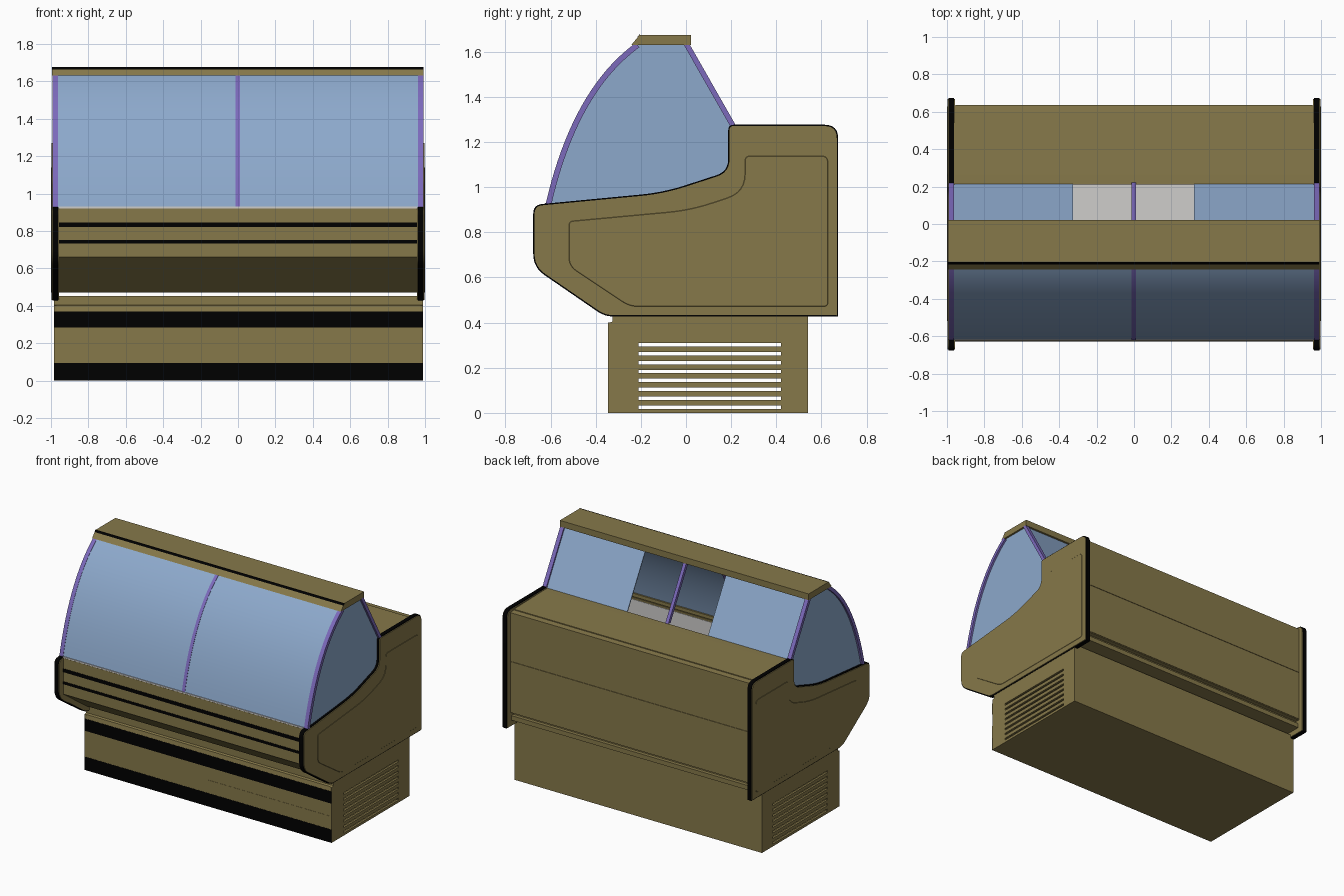
import bpy
import bmesh
from mathutils import Vector

cube = bpy.data.objects.get("Cube")
if cube:
    bpy.data.objects.remove(cube, do_unlink=True)


def material(name, rgb):
    m = bpy.data.materials.new(name)
    m.use_nodes = True
    m.diffuse_color = (*rgb, 1)
    bsdf = next(n for n in m.node_tree.nodes if n.type == 'BSDF_PRINCIPLED')
    bsdf.inputs["Base Color"].default_value = (*rgb, 1)
    return m


KHAKI = material("khaki_metal", (0.24, 0.19, 0.068))
BLACK = material("black_trim", (0, 0, 0))
GLASS = material("blue_glass", (0.265, 0.395, 0.6))
PURPLE = material("purple_frame", (0.2, 0.142, 0.5))
GREY = material("grey_liner", (0.62, 0.61, 0.6))


def prism(name, profile, x0, x1, mat, smooth=False):
    """Extrude a (y, z) outline from x0 to x1."""
    bm = bmesh.new()
    face = bm.faces.new([bm.verts.new((x0, y, z)) for y, z in profile])
    out = bmesh.ops.extrude_face_region(bm, geom=[face])
    moved = [v for v in out["geom"] if isinstance(v, bmesh.types.BMVert)]
    bmesh.ops.translate(bm, verts=moved, vec=(x1 - x0, 0, 0))
    bmesh.ops.recalc_face_normals(bm, faces=bm.faces)
    mesh = bpy.data.meshes.new(name)
    bm.to_mesh(mesh)
    bm.free()
    mesh.materials.append(mat)
    obj = bpy.data.objects.new(name, mesh)
    bpy.context.collection.objects.link(obj)
    if smooth:
        bpy.ops.object.select_all(action='DESELECT')
        obj.select_set(True)
        bpy.context.view_layer.objects.active = obj
        bpy.ops.object.shade_smooth_by_angle()
    return obj


def box(name, x0, x1, y0, y1, z0, z1, mat):
    return prism(name, [(y0, z0), (y1, z0), (y1, z1), (y0, z1)], x0, x1, mat)


def bezier(a, b, c, n):
    pts = []
    for i in range(n + 1):
        t = i / n
        pts.append(a * (1 - t) ** 2 + b * 2 * t * (1 - t) + c * t * t)
    return pts


def rounded(corners, inset=0.0):
    """Round each (y, z, radius) corner; inset shrinks the clockwise outline."""
    pts, n = [], len(corners)
    for i, (y, z, r) in enumerate(corners):
        p = Vector((y, z))
        u = (Vector(corners[i - 1][:2]) - p).normalized()
        w = (Vector(corners[(i + 1) % n][:2]) - p).normalized()
        pts += bezier(p + u * r, p, p + w * r, 6)
    out = []
    for i, p in enumerate(pts):
        t = (pts[(i + 1) % len(pts)] - pts[i - 1]).normalized()
        out.append(p + Vector((t.y, -t.x)) * inset)
    return out


# Side panels: black edge band, khaki skin, shallow embossed field
panel = [(-0.677, 0.922, 0.04), (-0.1, 0.977, 0.1), (0.187, 1.07, 0.055),
         (0.187, 1.277, 0.025), (0.674, 1.277, 0.06), (0.674, 0.427, 0.005),
         (-0.36, 0.427, 0.04), (-0.677, 0.645, 0.06)]
field = [(-0.52, 0.85, 0.02), (0.02, 0.9, 0.1), (0.26, 0.98, 0.08),
         (0.26, 1.14, 0.025), (0.63, 1.14, 0.03), (0.63, 0.47, 0.02),
         (-0.25, 0.47, 0.04), (-0.52, 0.65, 0.04)]
for side, s in (("left", 1), ("right", -1)):
    prism(side + "_panel_edge", rounded(panel), s * 0.963, s * 0.992, BLACK, True)
    prism(side + "_panel_skin", rounded(panel, 0.006), s * 0.958, s * 0.998, KHAKI, True)
    emboss = prism(side + "_panel_emboss", rounded(field), s * 0.98, s * 1.0, KHAKI, True)
    bevel = emboss.modifiers.new("soft_edge", 'BEVEL')
    bevel.width = 0.003
    bevel.segments = 1

# Body tub: sloped underside, open display well, raised rear counter
prism("body", [(-0.625, 0.66), (-0.625, 0.92), (-0.57, 0.92), (-0.57, 0.7),
               (0.212, 0.7), (0.212, 1.268), (0.265, 1.268), (0.595, 1.262),
               (0.595, 1.256), (0.633, 1.253), (0.633, 0.53), (0.6, 0.53),
               (0.6, 0.505), (0.625, 0.505), (0.625, 0.472), (-0.36, 0.472)],
      -0.963, 0.963, KHAKI)
for name, z0, z1 in (("lower", 0.535, 0.9), ("upper", 0.907, 1.253)):
    box(name + "_back_panel", -0.955, 0.955, 0.63, 0.637, z0, z1, KHAKI)
for name, z0, z1 in (("upper", 0.82, 0.845), ("lower", 0.733, 0.752)):
    box(name + "_front_stripe", -0.957, 0.957, -0.628, -0.62, z0, z1, BLACK)

# Grey liner of the well, with a front lip and khaki rails
box("liner_floor", -0.96, 0.96, -0.575, 0.215, 0.69, 0.72, GREY)
box("liner_front_wall", -0.96, 0.96, -0.575, -0.56, 0.7, 0.93, GREY)
box("liner_front_lip", -0.96, 0.96, -0.624, -0.56, 0.918, 0.93, GREY)
for y, z in ((-0.605, 0.955), (-0.575, 0.942)):
    box("front_rail", -0.955, 0.955, y, y + 0.012, 0.925, z, KHAKI)

# Hollow base with see-through louvred ends
L, B, F, R = -0.985, 0.99, -0.345, 0.54
box("base_front", L, B, F, F + 0.02, 0, 0.37, KHAKI)
box("base_back", L, B, R - 0.02, R, 0, 0.44, KHAKI)
box("base_floor", L, B, F, R, 0, 0.012, KHAKI)
prism("base_top", [(F, 0.37), (F + 0.005, 0.4), (F + 0.02, 0.405), (F + 0.02, 0.453),
                   (R, 0.453), (R, 0.37)], L, B, KHAKI)
box("kick_plate", L, B, F - 0.0015, F + 0.001, 0, 0.095, BLACK)
box("base_front_stripe", L, B, F - 0.0015, F + 0.001, 0.283, 0.37, BLACK)
box("base_access_plate", 0, B, F - 0.0015, F + 0.001, 0.097, 0.19, KHAKI)
slots, pitch, gap = 8, 0.0395, 0.015
for side, a, b in (("left", B - 0.015, B), ("right", L, L + 0.015)):
    box(side + "_base_front_end", a, b, F, -0.21, 0, 0.4, KHAKI)
    box(side + "_base_back_end", a, b, 0.42, R, 0, 0.4, KHAKI)
    for i in range(slots + 1):
        z0 = 0 if i == 0 else 0.018 + (i - 1) * pitch + gap
        z1 = 0.4 if i == slots else 0.018 + i * pitch
        box(side + "_louvre_bar", a, b, -0.21, 0.42, z0, z1, KHAKI)

# Canopy with a black front edge
prism("canopy", [(-0.243, 1.63), (-0.205, 1.675), (0.022, 1.675), (0.022, 1.63)],
      -0.995, 0.992, KHAKI)
prism("canopy_edge_strip", [(-0.216, 1.664), (-0.207, 1.676), (-0.203, 1.676),
                            (-0.205, 1.662)], -0.995, 0.992, BLACK)


# Curved front glass and its frames
def arc(offset):
    pts = bezier(Vector((-0.622, 0.925)), Vector((-0.505, 1.435)), Vector((-0.222, 1.64)), 20)
    out = []
    for i, p in enumerate(pts):
        t = (pts[min(i + 1, 20)] - pts[max(i - 1, 0)]).normalized()
        out.append(p + Vector((t.y, -t.x)) * offset)
    return out


def band(near, far):
    return arc(near) + arc(far)[::-1]


prism("front_glass", band(0.002, 0.008), -0.97, 0.97, GLASS, True)
rear = [(-0.012, 1.635), (0.015, 1.635), (0.222, 1.272), (0.195, 1.272)]
for name, x0, x1 in (("left", 0.962, 0.992), ("right", -0.992, -0.962),
                     ("middle", -0.014, 0.01)):
    prism(name + "_front_frame", band(0, 0.025), x0, x1, PURPLE, True)
    prism(name + "_rear_frame", rear, x0, x1, PURPLE)

# End glass, tucked into the side panels and canopy
end = arc(0.015) + [Vector(p) for p in ((-0.2, 1.65), (0.0, 1.65), (0.205, 1.275),
                                        (0.205, 1.03), (-0.1, 0.95), (-0.6, 0.9))]
for side, s in (("left", 1), ("right", -1)):
    prism(side + "_end_glass", end, s * 0.968, s * 0.978, GLASS)

# Rear sliding glass, open in the middle
pane = [(-0.004, 1.635), (0.004, 1.635), (0.213, 1.268), (0.205, 1.268)]
prism("left_rear_glass", pane, 0.32, 0.965, GLASS)
prism("right_rear_glass", pane, -0.965, -0.325, GLASS)
